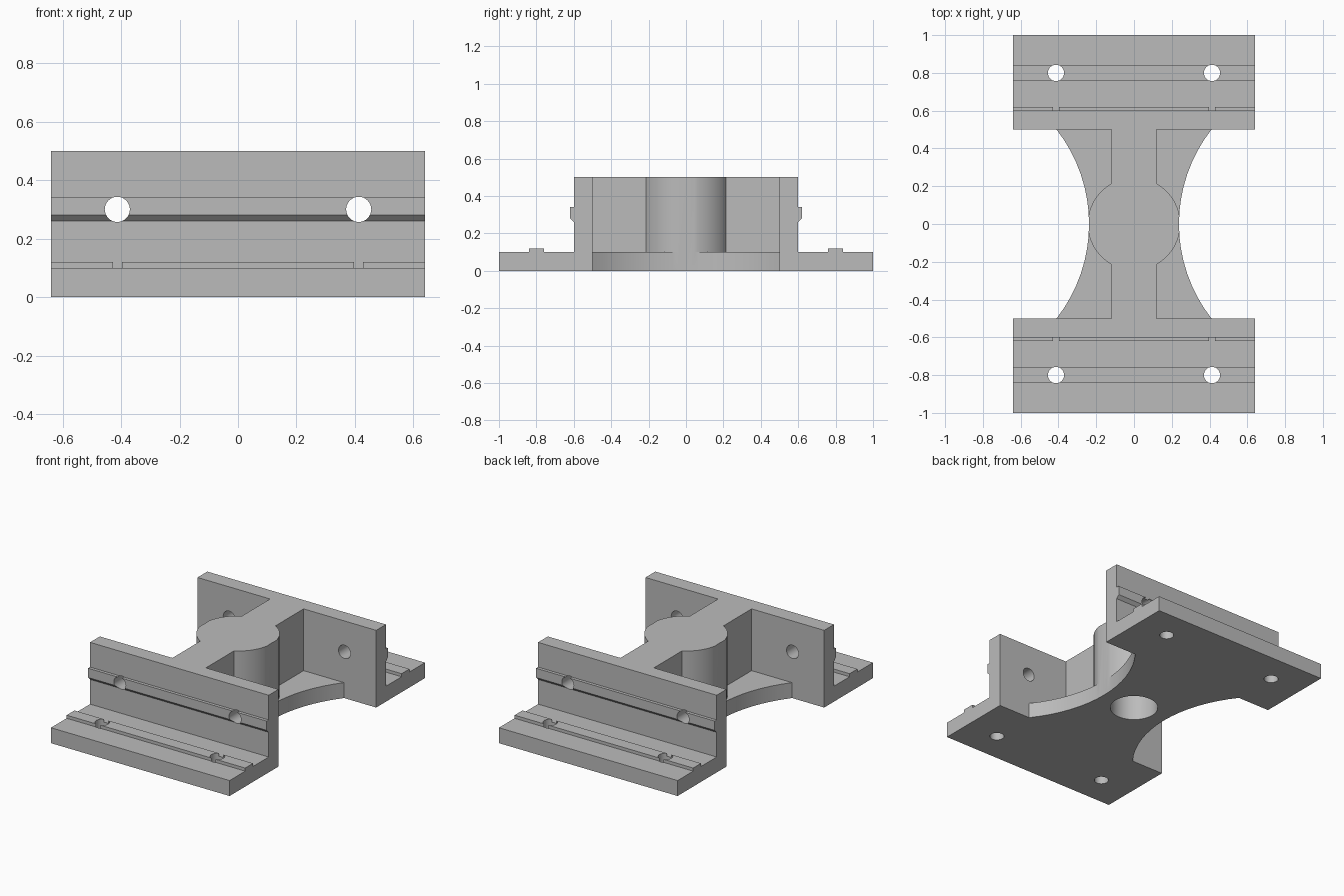
import bpy, bmesh, math
from mathutils import Matrix

cube = bpy.data.objects.get("Cube")
if cube:
    bpy.data.objects.remove(cube, do_unlink=True)

grey = bpy.data.materials.new("plain grey")
grey.use_nodes = True
colour = (0.5, 0.5, 0.5, 1)
grey.diffuse_color = colour
grey.node_tree.nodes["Principled BSDF"].inputs["Base Color"].default_value = colour


def finish(bm, name):
    bmesh.ops.recalc_face_normals(bm, faces=bm.faces)
    mesh = bpy.data.meshes.new(name)
    bm.to_mesh(mesh)
    bm.free()
    mesh.materials.append(grey)
    obj = bpy.data.objects.new(name, mesh)
    bpy.context.collection.objects.link(obj)
    return obj


def prism(name, points, direction):
    """Extrude a closed outline of 3D points along a direction."""
    bm = bmesh.new()
    face = bm.faces.new([bm.verts.new(p) for p in points])
    extruded = bmesh.ops.extrude_face_region(bm, geom=[face])["geom"]
    verts = [g for g in extruded if isinstance(g, bmesh.types.BMVert)]
    bmesh.ops.translate(bm, verts=verts, vec=direction)
    return finish(bm, name)


def box(name, x, y, z0, z1):
    outline = [(-x, -y, z0), (x, -y, z0), (x, y, z0), (-x, y, z0)]
    return prism(name, outline, (0, 0, z1 - z0))


def cylinder(name, radius, depth, centre, axis="Z", sides=32):
    bm = bmesh.new()
    turn = Matrix.Rotation(math.pi / 2, 4, "X") if axis == "Y" else Matrix()
    bmesh.ops.create_cone(bm, cap_ends=True, segments=sides, radius1=radius,
                          radius2=radius, depth=depth,
                          matrix=Matrix.Translation(centre) @ turn)
    return finish(bm, name)


def combine(body, tool, operation):
    mod = body.modifiers.new(tool.name, "BOOLEAN")
    mod.operation, mod.object, mod.solver = operation, tool, "EXACT"
    tool.hide_render = True
    bpy.ops.object.select_all(action="DESELECT")
    bpy.context.view_layer.objects.active = body
    body.select_set(True)
    bpy.ops.object.modifier_apply(modifier=mod.name)
    bpy.data.objects.remove(tool, do_unlink=True)


WIDTH, HEIGHT, FLOOR = 0.64, 0.5, 0.1

# Central floor, web and round hub
body = box("double_mounting_bracket", WIDTH, 0.5, 0, FLOOR)
combine(body, box("web", 0.12, 0.5, 0, HEIGHT), "UNION")
combine(body, cylinder("hub", 0.245, HEIGHT, (0, 0, HEIGHT / 2), sides=48), "UNION")

# Curved waist on both sides
waist, reach = 0.238, 0.172
radius = (reach ** 2 + 0.25) / (2 * reach)
half = math.asin(0.5 / radius)
for side in (-1, 1):
    angles = [half * (i / 8 - 1) for i in range(17)]
    arc = [(side * (waist + radius - radius * math.cos(a)), radius * math.sin(a), -0.1)
           for a in angles]
    outline = arc + [(side * 0.8, 0.5, -0.1), (side * 0.8, -0.5, -0.1)]
    combine(body, prism("waist_cutter", outline, (0, 0, 0.8)), "DIFFERENCE")

# L-shaped end flanges with a locating rib on each outer face
section = [(0.5, 0), (1, 0), (1, FLOOR), (0.84, FLOOR), (0.84, 0.12), (0.76, 0.12),
           (0.76, FLOOR), (0.6, FLOOR), (0.6, 0.26), (0.62, 0.28), (0.62, 0.34),
           (0.6, 0.34), (0.6, HEIGHT), (0.5, HEIGHT)]
for end in (-1, 1):
    outline = [(-WIDTH, end * y, z) for y, z in section]
    combine(body, prism("end_flange", outline, (2 * WIDTH, 0, 0)), "UNION")

# Bolt holes through the flanges
for end in (-1, 1):
    for side in (-1, 1):
        x = side * 0.413
        combine(body, cylinder("floor_hole", 0.043, 0.4, (x, end * 0.8, 0.06)), "DIFFERENCE")
        combine(body, cylinder("wall_hole", 0.043, 0.3, (x, end * 0.56, 0.3), "Y"), "DIFFERENCE")

# Blind bore under the hub
combine(body, cylinder("hub_bore", 0.144, 0.8, (0, 0, 0)), "DIFFERENCE")

bpy.ops.object.select_all(action="DESELECT")
body.select_set(True)
bpy.context.view_layer.objects.active = body
bpy.ops.object.shade_smooth_by_angle(angle=math.radians(25))
